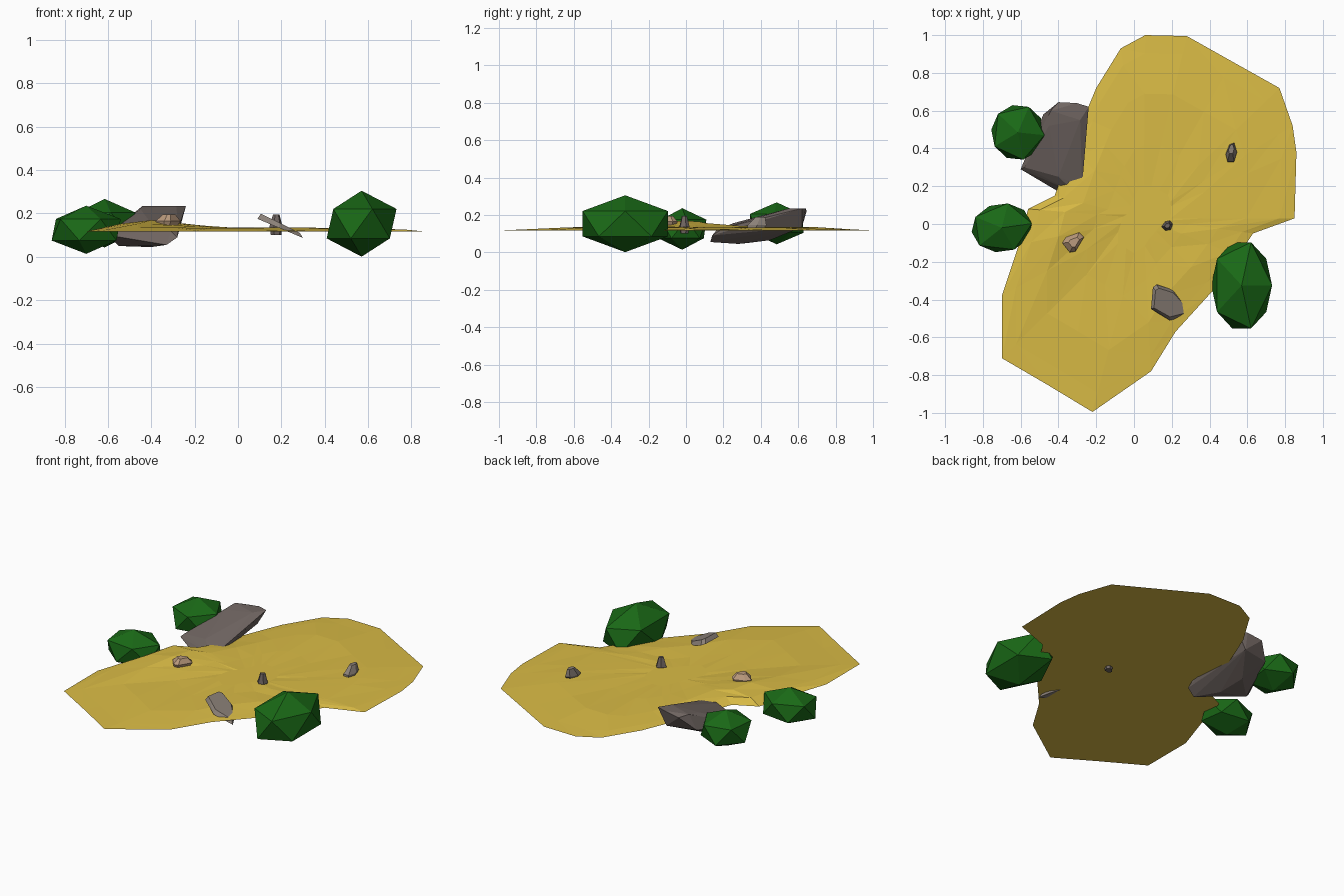
import bpy, bmesh, math, random
from mathutils import Vector

if "Cube" in bpy.data.objects:
    bpy.data.objects.remove(bpy.data.objects["Cube"])

random.seed(4)


def material(name, rgb):
    m = bpy.data.materials.new(name)
    m.diffuse_color = (*rgb, 1)
    m.use_nodes = True
    m.node_tree.nodes["Principled BSDF"].inputs["Base Color"].default_value = m.diffuse_color
    return m


SAND = material("sand", (0.70, 0.50, 0.06))
LEAF = material("leaf", (0.01, 0.14, 0.008))
STONE = material("stone", (0.16, 0.13, 0.12))
PALE = material("pale_stone", (0.26, 0.22, 0.19))
TAN = material("tan_stone", (0.50, 0.33, 0.21))


def finish(bm, name, mat):
    bmesh.ops.recalc_face_normals(bm, faces=bm.faces)
    me = bpy.data.meshes.new(name)
    bm.to_mesh(me)
    bm.free()
    me.materials.append(mat)
    ob = bpy.data.objects.new(name, me)
    bpy.context.collection.objects.link(ob)
    return ob


def hull(name, pts, mat):
    bm = bmesh.new()
    for p in pts:
        bm.verts.new(p)
    r = bmesh.ops.convex_hull(bm, input=bm.verts)
    loose = set(r["geom_interior"]) | set(r["geom_unused"])
    bmesh.ops.delete(bm, geom=[g for g in loose if isinstance(g, bmesh.types.BMVert)],
                     context='VERTS')
    return finish(bm, name, mat)


def bush(name, centre, radii, turn=0):
    bm = bmesh.new()
    bmesh.ops.create_icosphere(bm, subdivisions=1, radius=1)
    for v in bm.verts:
        v.co = Vector((v.co.x * radii[0], v.co.y * radii[1], v.co.z * radii[2]))
    ob = finish(bm, name, LEAF)
    ob.location = centre
    ob.rotation_euler.z = math.radians(turn)


# Sand patch: flat underside, outline shrunk in rings over a low dune
BASE = 0.117
outline = [(0.06, 1.0), (0.28, 0.995), (0.52, 0.86), (0.77, 0.72), (0.84, 0.52), (0.86, 0.38),
           (0.85, 0.03), (0.63, -0.05), (0.55, -0.17), (0.42, -0.35), (0.22, -0.57),
           (0.09, -0.78), (-0.22, -0.995), (-0.46, -0.85), (-0.70, -0.71), (-0.70, -0.38),
           (-0.61, -0.11), (-0.56, 0.08), (-0.42, 0.15), (-0.33, 0.40), (-0.25, 0.60),
           (-0.20, 0.72), (-0.07, 0.93)]
CENTRE = (0.05, 0.03)


def height(x, y, t):
    if t == 1:
        return BASE
    side = ((x + 0.2) * 0.865 - y * 0.5) / 0.12          # crest runs diagonally
    crest = 1 / (1 + math.exp(3 * side)) * math.exp(-((x + 0.4) ** 2 + (y + 0.02) ** 2) / 0.09)
    return BASE + 0.016 * min(1, (1 - t) * 4) + 0.036 * crest + random.uniform(-0.003, 0.003)


bm = bmesh.new()
rings = []
for t in (1, 0.9, 0.68, 0.4, 0.18):
    ring = []
    for px, py in outline:
        x = CENTRE[0] + (px - CENTRE[0]) * t
        y = CENTRE[1] + (py - CENTRE[1]) * t
        ring.append(bm.verts.new((x, y, height(x, y, t))))
    rings.append(ring)
n = len(outline)
for a, b in zip(rings, rings[1:]):
    for i in range(n):
        j = (i + 1) % n
        bm.faces.new((a[i], a[j], b[j]))
        bm.faces.new((a[i], b[j], b[i]))
bm.faces.new(rings[-1])
bm.faces.new(rings[0][::-1])
finish(bm, "sand_patch", SAND)

# Bushes
bush("bush_right", (0.57, -0.325, 0.153), (0.18, 0.268, 0.152))
bush("bush_back_left", (-0.615, 0.485, 0.155), (0.158, 0.165, 0.112), -6)
bush("bush_left", (-0.70, -0.02, 0.125), (0.18, 0.145, 0.111), 8)

# Big slanted rock
hull("big_rock", [
    (-0.44, 0.60, 0.235), (-0.40, 0.645, 0.22), (-0.30, 0.64, 0.235), (-0.24, 0.62, 0.235),
    (-0.285, 0.55, 0.235), (-0.45, 0.52, 0.22), (-0.51, 0.43, 0.17), (-0.58, 0.30, 0.12),
    (-0.60, 0.29, 0.10), (-0.31, 0.165, 0.12), (-0.275, 0.20, 0.13), (-0.267, 0.33, 0.15),
    (-0.40, 0.25, 0.155), (-0.55, 0.33, 0.05), (-0.40, 0.28, 0.045), (-0.33, 0.13, 0.055),
    (-0.28, 0.14, 0.09), (-0.48, 0.58, 0.14), (-0.30, 0.62, 0.135), (-0.42, 0.45, 0.065)], STONE)

# Flat leaning rock
slab = [(0.10, -0.335), (0.12, -0.32), (0.21, -0.35), (0.27, -0.42),
        (0.30, -0.48), (0.19, -0.51), (0.09, -0.45)]
pts = []
for x, y in slab:
    z = 0.183 - (x - 0.10) * 0.42
    pts += [(x, y, z - 0.012), (0.195 + (x - 0.195) * 0.85, -0.42 + (y + 0.42) * 0.8, z + 0.012)]
hull("flat_rock", pts, PALE)


# Pebbles: a footprint at mid height, smaller cap and foot
def pebble(name, foot, low, mid, high, mat, lean=(0, 0)):
    cx = sum(p[0] for p in foot) / len(foot)
    cy = sum(p[1] for p in foot) / len(foot)
    pts = []
    for z, s in ((low, 0.8), (mid, 1), (high, 0.5)):
        k = (z - mid) / (high - low)
        pts += [(cx + (x - cx) * s + lean[0] * k, cy + (y - cy) * s + lean[1] * k, z)
                for x, y in foot]
    hull(name, pts, mat)


pebble("tan_pebble", [(-0.38, -0.10), (-0.36, -0.07), (-0.29, -0.045), (-0.265, -0.07),
                      (-0.31, -0.145), (-0.34, -0.15)], 0.14, 0.165, 0.195, TAN, (0.01, 0))
pebble("centre_pebble", [(0.145, -0.015), (0.165, 0.012), (0.19, 0.018), (0.205, 0.0),
                         (0.195, -0.03), (0.165, -0.035)], 0.10, 0.14, 0.195, STONE)
pebble("back_pebble", [(0.485, 0.37), (0.505, 0.42), (0.53, 0.43), (0.545, 0.38),
                       (0.53, 0.33), (0.495, 0.33)], 0.12, 0.145, 0.19, PALE, (0, 0.03))
